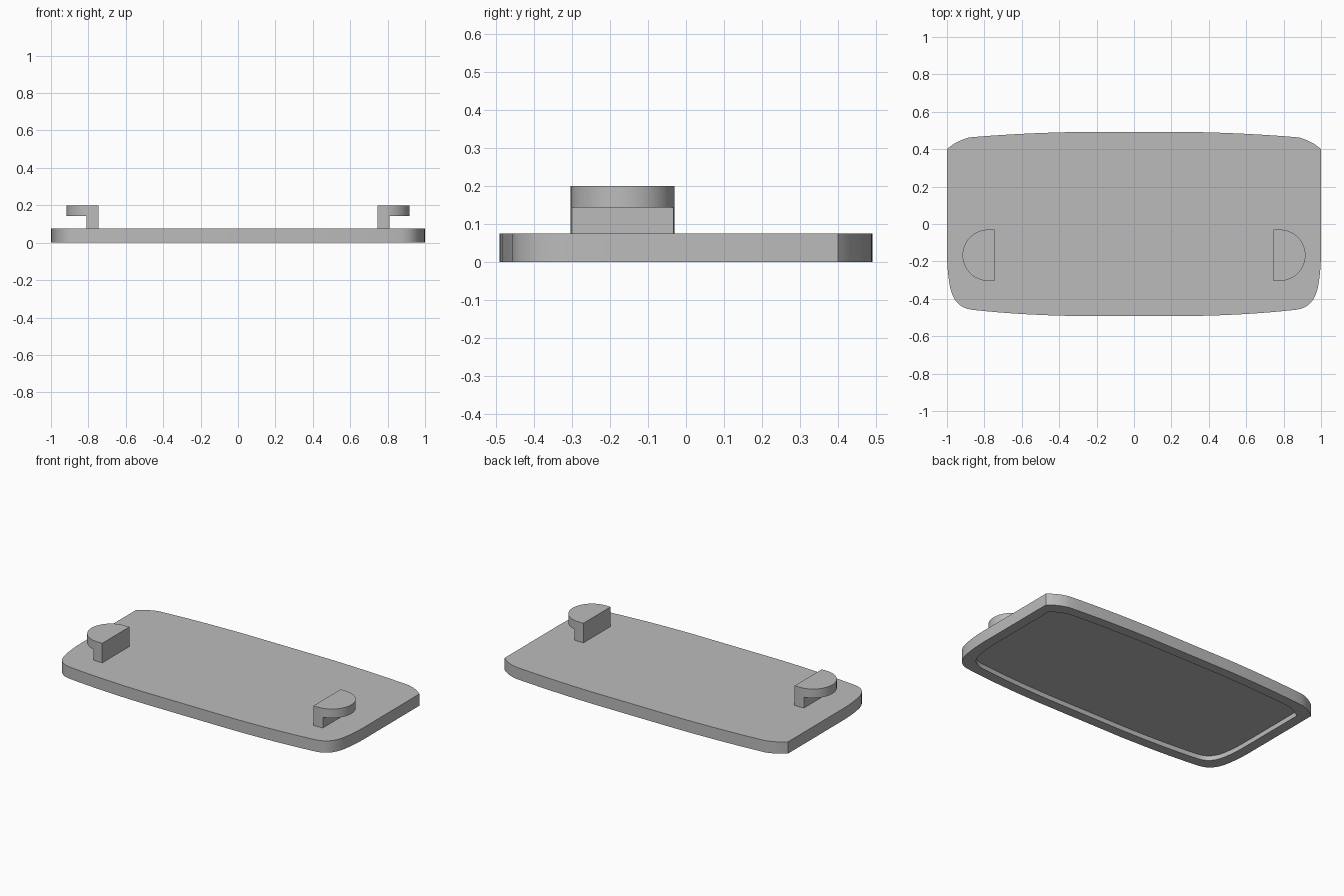
import bpy, bmesh, math
from mathutils import Vector

cube = bpy.data.objects.get("Cube")
if cube:
    bpy.data.objects.remove(cube, do_unlink=True)

grey = bpy.data.materials.new("plain_grey")
grey.use_nodes = True
colour = (0.5, 0.5, 0.5, 1)
grey.diffuse_color = colour
grey.node_tree.nodes["Principled BSDF"].inputs["Base Color"].default_value = colour


def loft(name, rings):
    """Join a stack of (outline, z) rings and cap both ends."""
    bm = bmesh.new()
    loops = [[bm.verts.new((x, y, z)) for x, y in pts] for pts, z in rings]
    for a, b in zip(loops, loops[1:]):
        for i in range(len(a)):
            j = (i + 1) % len(a)
            bm.faces.new((a[i], a[j], b[j], b[i]))
    bm.faces.new(loops[0])
    bm.faces.new(loops[-1])
    bmesh.ops.recalc_face_normals(bm, faces=bm.faces)
    mesh = bpy.data.meshes.new(name)
    bm.to_mesh(mesh)
    bm.free()
    mesh.materials.append(grey)
    obj = bpy.data.objects.new(name, mesh)
    bpy.context.collection.objects.link(obj)
    bpy.ops.object.select_all(action="DESELECT")
    obj.select_set(True)
    bpy.context.view_layer.objects.active = obj
    bpy.ops.object.shade_smooth_by_angle(angle=math.radians(30))
    return obj


def bend(a, ctrl, b, steps=8):
    """Sample a quadratic curve from a to b."""
    a, ctrl, b = Vector(a), Vector(ctrl), Vector(b)
    pts = []
    for i in range(steps + 1):
        t = i / steps
        pts.append(tuple(a * (1 - t) ** 2 + ctrl * 2 * t * (1 - t) + b * t * t))
    return pts


# Cover plate: left half of the outline, front to back, then mirrored
half = bend((0.3, -0.492), (0.62, -0.487), (0.87, -0.458))
half += bend((0.87, -0.458), (0.965, -0.445), (0.985, -0.33))[1:]
half += bend((0.985, -0.33), (1, -0.24), (1, -0.15))[1:]
half += bend((1, 0.4), (0.95, 0.445), (0.88, 0.463))
half += bend((0.88, 0.463), (0.6, 0.487), (0.3, 0.492))[1:]
outline = half + [(-x, y) for x, y in reversed(half)]
recess = [(x * 0.935, y * 0.87) for x, y in outline]
loft("cover_plate", [(outline, 0.075), (outline, 0), (recess, 0), (recess, 0.03)])


# Hooks: D-shaped head on a narrow stem, one on each side
RADIUS, CX, CY = 0.137, 0.78, -0.167
FLAT_X, STEM_X = 0.745, 0.81


def d_shape(side, cut_x=None):
    start = math.pi / 2 if cut_x is None else math.acos((cut_x - CX) / RADIUS)
    steps = 32
    if cut_x is None:
        angles = [-start + 2 * start * i / steps for i in range(steps + 1)]
    else:
        # keep only the arc pieces between the straight sides and the cut
        span = math.pi / 2 - start
        angles = [-math.pi / 2 + span * i / 4 for i in range(5)]
        angles += [start + span * i / 4 for i in range(5)]
    pts = [(CX + RADIUS * math.cos(a), CY + RADIUS * math.sin(a)) for a in angles]
    pts += [(FLAT_X, CY + RADIUS), (FLAT_X, CY - RADIUS)]
    return [(side * x, y) for x, y in pts]


for label, side in (("left", 1), ("right", -1)):
    head = d_shape(side)
    stem = d_shape(side, STEM_X)
    loft(label + "_hook_head", [(head, 0.143), (head, 0.2)])
    loft(label + "_hook_stem", [(stem, 0.07), (stem, 0.143)])
